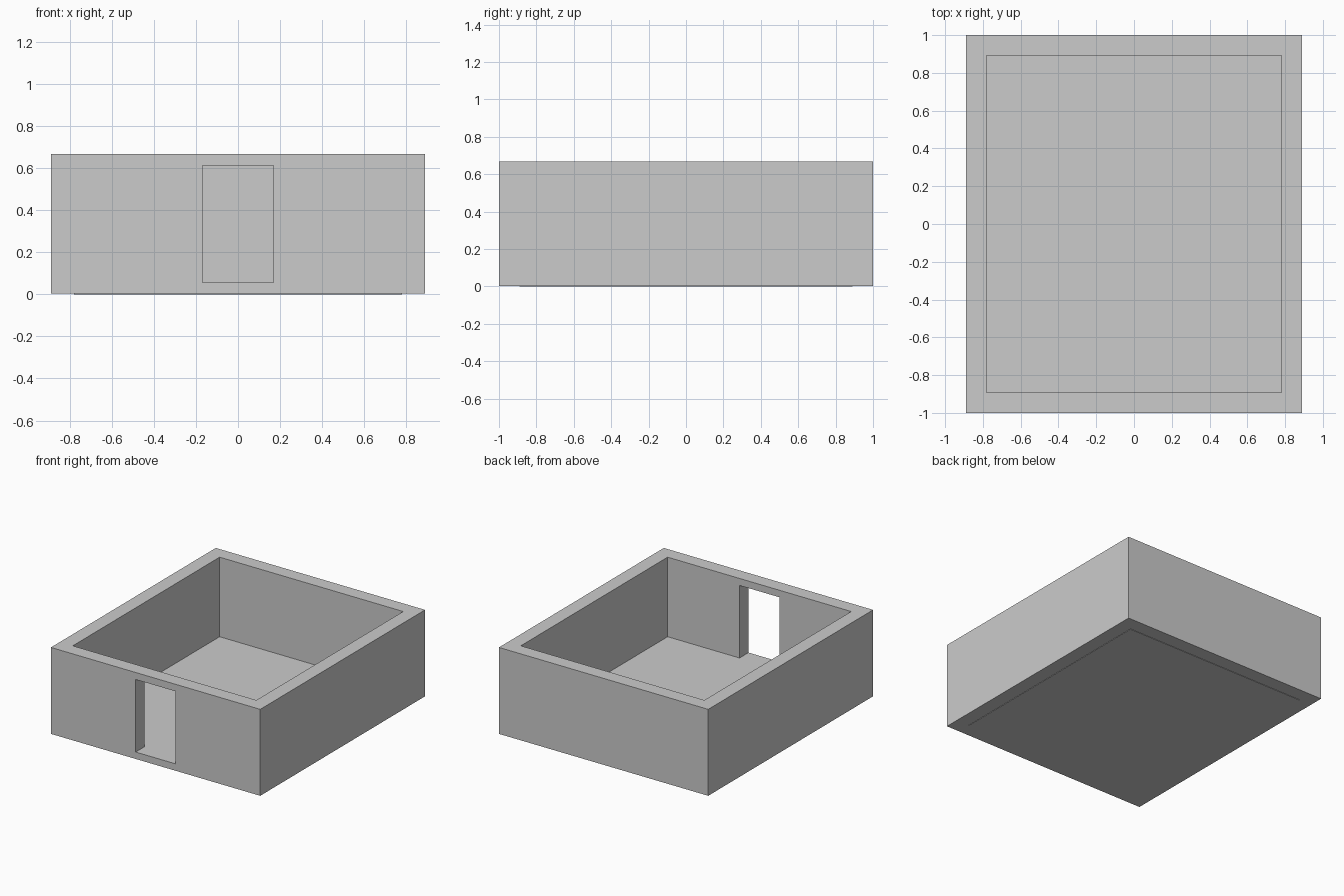
import bpy

if "Cube" in bpy.data.objects:
    bpy.data.objects.remove(bpy.data.objects["Cube"])


def box(name, x, y, z):
    """Box spanning the given (min, max) range on each axis."""
    bpy.ops.mesh.primitive_cube_add(size=1)
    ob = bpy.context.object
    ob.name = name
    for v in ob.data.vertices:
        v.co = [r[0] if c < 0 else r[1] for c, r in zip(v.co, (x, y, z))]
    return ob


def cut(target, cutter):
    """Subtract the cutter from the target, then discard the cutter."""
    cutter.hide_render = True
    mod = target.modifiers.new("cut", 'BOOLEAN')
    mod.operation = 'DIFFERENCE'
    mod.solver = 'EXACT'
    mod.object = cutter
    bpy.context.view_layer.objects.active = target
    bpy.ops.object.modifier_apply(modifier=mod.name)
    bpy.data.objects.remove(cutter)


W, D, H = 0.889, 1.0, 0.667      # outer half width, half depth, height
T = 0.109                        # wall thickness
FLOOR = 0.056                    # floor level, flush with the door sill
LIFT = 0.003                     # floor slab sits slightly below the walls

# Walls: one closed ring with a doorway in the front
walls = box("walls", (-W, W), (-D, D), (LIFT, H))
cut(walls, box("room_cutter", (T - W, W - T), (T - D, D - T), (-0.5, 1.5)))
cut(walls, box("door_cutter", (-0.169, 0.169), (-D - 0.2, -D + T + 0.2), (FLOOR, 0.613)))

# Floor slab fitted between the walls
box("floor", (T - W, W - T), (T - D, D - T), (0, FLOOR))
